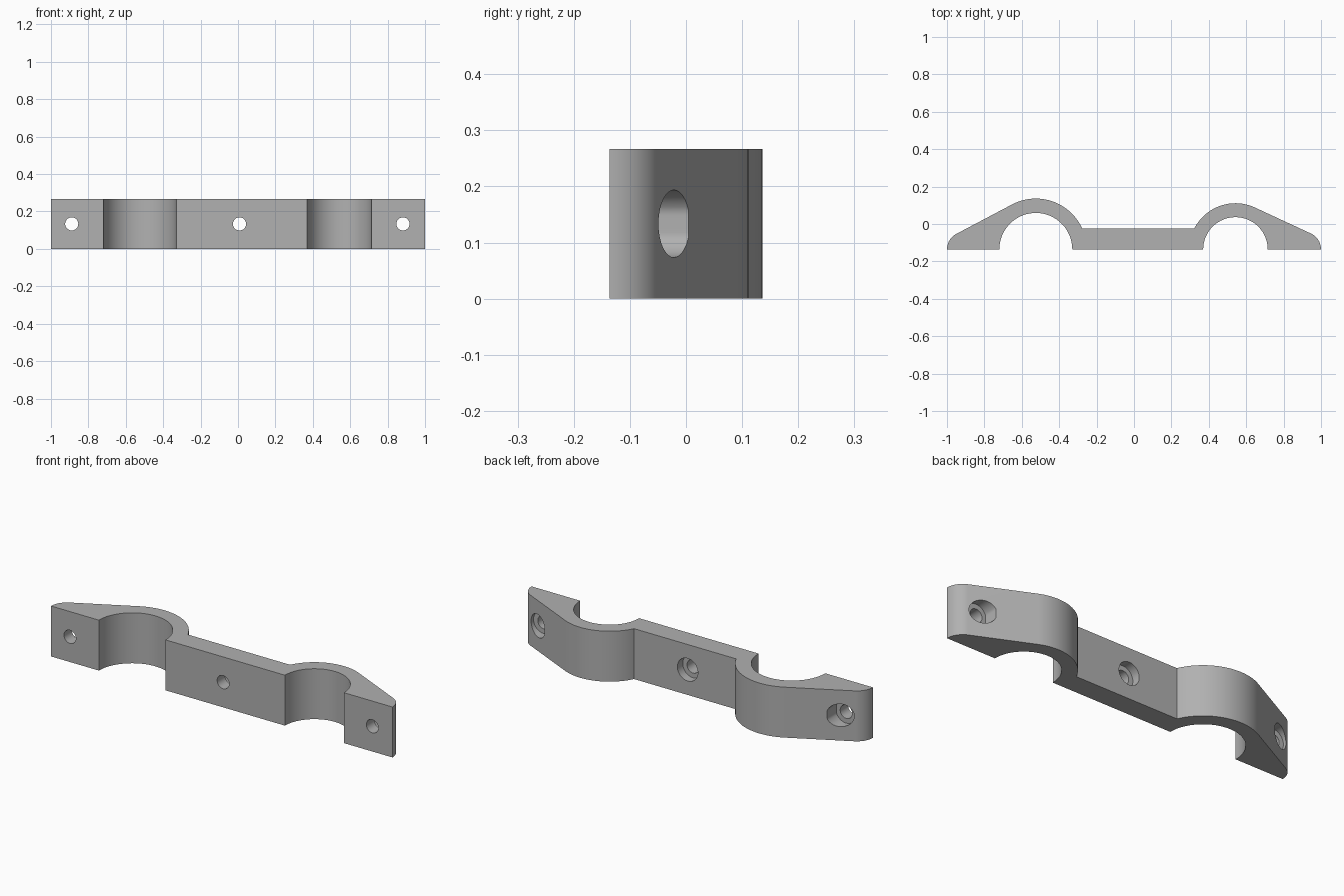
import bpy, bmesh, math
from mathutils import Vector

cube = bpy.data.objects.get("Cube")
if cube:
    bpy.data.objects.remove(cube, do_unlink=True)

HEIGHT = 0.267
BASE = -0.136          # flat mounting face
WEB = 0.111            # thickness of the middle web
END_R = 0.094          # rounded tips
FLOOR = -0.07          # bottom of the screw recesses

grey = bpy.data.materials.new("plain grey")
grey.use_nodes = True
colour = (0.44, 0.44, 0.44, 1)
grey.diffuse_color = colour
grey.node_tree.nodes["Principled BSDF"].inputs["Base Color"].default_value = colour


def arc(cx, r, start, end, n):
    """Points on a circle centred on the mounting face."""
    angles = [start + (end - start) * i / n for i in range(n + 1)]
    return [(cx + r * math.cos(a), BASE + r * math.sin(a)) for a in angles]


def arch(side, cx, outer):
    """Outer outline from tip to web for one end, in left-to-right or mirrored form."""
    tip = 1 - END_R
    lean = math.asin((outer - END_R) / (tip - cx))
    turn = math.pi / 2 - lean
    pts = arc(tip, END_R, 0, turn, 16)
    pts += arc(cx, outer, turn, math.pi - math.asin(WEB / outer), 40)
    return [(side * x, y) for x, y in pts]


def new_object(name, bm):
    bmesh.ops.recalc_face_normals(bm, faces=bm.faces)
    mesh = bpy.data.meshes.new(name)
    bm.to_mesh(mesh)
    bm.free()
    mesh.materials.append(grey)
    obj = bpy.data.objects.new(name, mesh)
    bpy.context.collection.objects.link(obj)
    return obj


# Clamp body: two arches joined by a web, extruded upwards
outline = arch(-1, 0.525, 0.272) + arch(1, 0.5425, 0.247)[::-1]
outline += arc(0.5425, 0.1725, 0, math.pi, 48) + arc(-0.525, 0.195, 0, math.pi, 48)
bm = bmesh.new()
face = bm.faces.new([bm.verts.new((x, y, 0)) for x, y in outline])
top = bmesh.ops.extrude_face_region(bm, geom=[face])["geom"]
bmesh.ops.translate(bm, vec=Vector((0, 0, HEIGHT)),
                    verts=[v for v in top if isinstance(v, bmesh.types.BMVert)])
body = new_object("clamp_body", bm)

# Stepped screw holes, with the end recesses flattened on their inner side
bm = bmesh.new()
SIDES = 48
for cx in (-0.889, 0.008, 0.882):
    rings = []
    for y, r in ((-0.3, 0.035), (FLOOR, 0.035), (FLOOR, 0.06), (0.3, 0.06)):
        ring = []
        for i in range(SIDES):
            a = math.tau * i / SIDES
            dx, dz = r * math.cos(a), r * math.sin(a)
            if abs(cx) > 0.5:
                side = math.copysign(1, cx)
                dx = side * max(side * dx, -0.056)
            ring.append(bm.verts.new((cx + dx, y, HEIGHT / 2 + dz)))
        rings.append(ring)
    for lower, upper in zip(rings, rings[1:]):
        for i in range(SIDES):
            j = (i + 1) % SIDES
            bm.faces.new((lower[i], lower[j], upper[j], upper[i]))
    bm.faces.new(rings[0])
    bm.faces.new(rings[-1])
cutter = new_object("screw_hole_cutter", bm)
cutter.hide_render = True

bpy.ops.object.select_all(action='DESELECT')
body.select_set(True)
bpy.context.view_layer.objects.active = body
cut = body.modifiers.new("screw holes", 'BOOLEAN')
cut.operation = 'DIFFERENCE'
cut.solver = 'EXACT'
cut.object = cutter
bpy.ops.object.modifier_apply(modifier=cut.name)
bpy.data.objects.remove(cutter, do_unlink=True)
bpy.ops.object.shade_smooth_by_angle(angle=math.radians(25))
